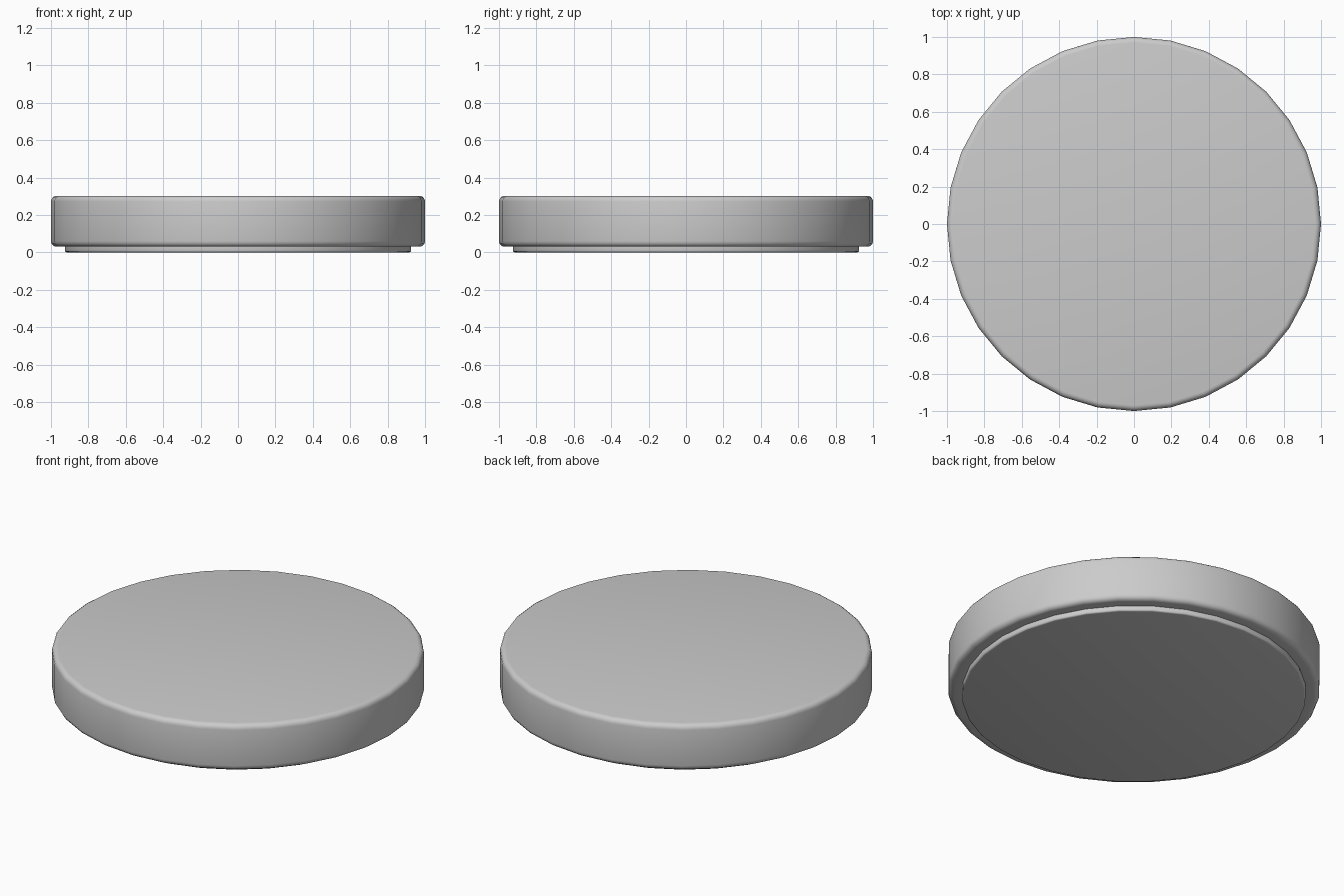
import bpy, bmesh, math

if "Cube" in bpy.data.objects:
    bpy.data.objects.remove(bpy.data.objects["Cube"])

SIDES = 32


def fillet(cr, cz, rad, a0, a1, n=4):
    """Quarter-round points (radius, height) about a centre."""
    return [(cr + rad * math.cos(math.radians(a0 + (a1 - a0) * i / n)),
             cz + rad * math.sin(math.radians(a0 + (a1 - a0) * i / n)))
            for i in range(n + 1)]


def lathe(name, profile):
    """Spin a profile around z and cap both ends."""
    bm = bmesh.new()
    rings = [[bm.verts.new((r * math.cos(2 * math.pi * k / SIDES),
                            r * math.sin(2 * math.pi * k / SIDES), z))
              for k in range(SIDES)] for r, z in profile]
    for a, b in zip(rings, rings[1:]):
        for k in range(SIDES):
            j = (k + 1) % SIDES
            bm.faces.new((a[k], a[j], b[j], b[k]))
    bm.faces.new(rings[0][::-1])
    bm.faces.new(rings[-1])
    mesh = bpy.data.meshes.new(name)
    bm.to_mesh(mesh)
    bm.free()
    obj = bpy.data.objects.new(name, mesh)
    bpy.context.collection.objects.link(obj)
    bpy.context.view_layer.objects.active = obj
    obj.select_set(True)
    bpy.ops.object.shade_smooth_by_angle(angle=math.radians(40))
    return obj


# Thick rounded disc with a slightly inset foot underneath
foot = fillet(0.915, 0.01, 0.01, -90, 0, 3) + [(0.925, 0.03)]
body = fillet(0.97, 0.06, 0.03, -90, 0) + fillet(0.97, 0.272, 0.03, 0, 90)
lathe("round_disc", foot + body)
